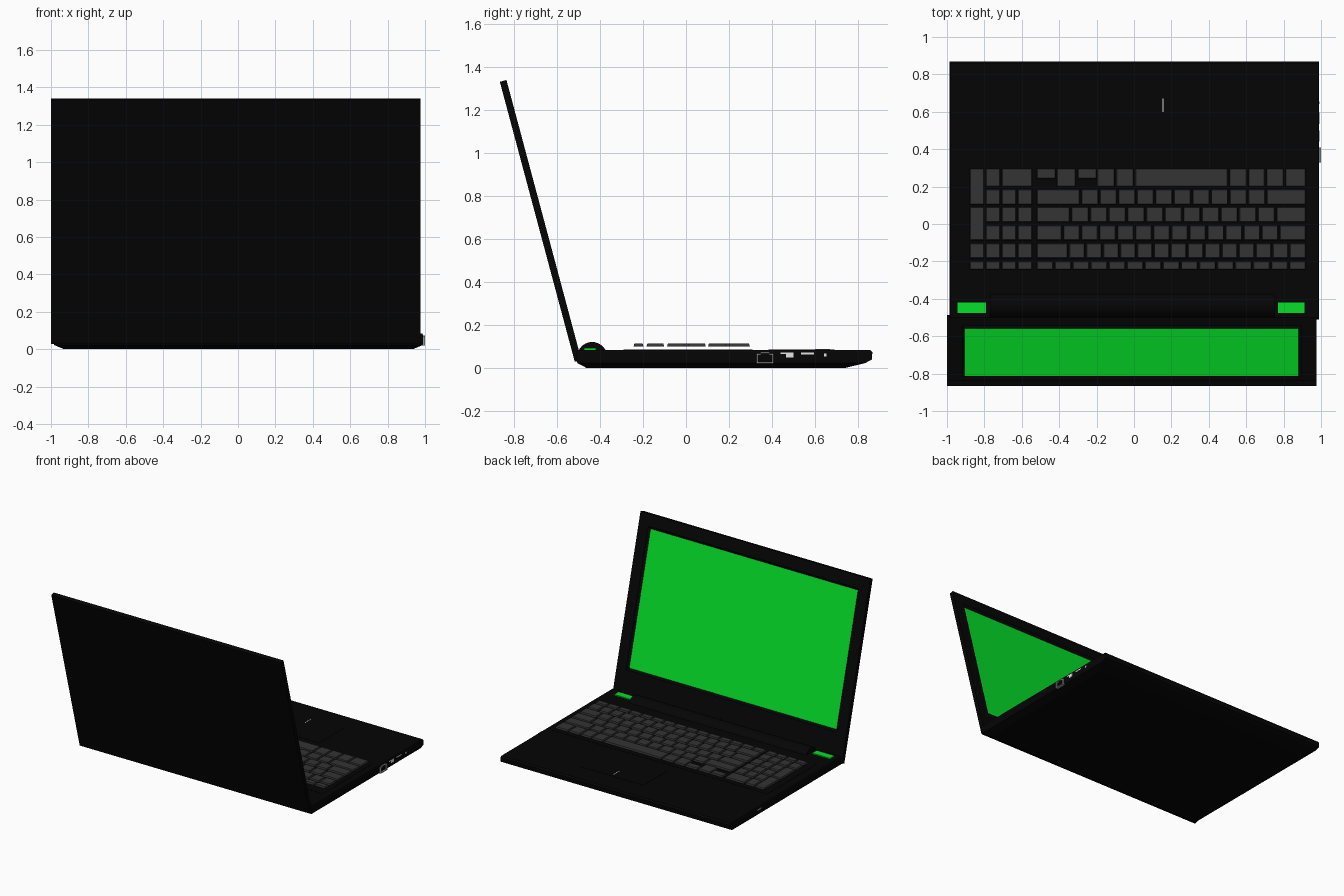
import bpy, bmesh, math

if "Cube" in bpy.data.objects:
    bpy.data.objects.remove(bpy.data.objects["Cube"])


def material(name, r, g, b):
    m = bpy.data.materials.new(name)
    m.diffuse_color = (r, g, b, 1)
    m.use_nodes = True
    m.node_tree.nodes["Principled BSDF"].inputs["Base Color"].default_value = m.diffuse_color
    return m


BLACK = material("body_black", 0.0015, 0.0015, 0.0015)
KEY = material("key_grey", 0.033, 0.033, 0.033)
GREEN = material("screen_green", 0.0015, 0.75, 0.022)
METAL = material("port_grey", 0.33, 0.33, 0.33)
WHITE = material("port_white", 0.95, 0.95, 0.95)


def finish(name, bm, *mats):
    bmesh.ops.recalc_face_normals(bm, faces=bm.faces)
    me = bpy.data.meshes.new(name)
    bm.to_mesh(me)
    bm.free()
    for m in mats:
        me.materials.append(m)
    ob = bpy.data.objects.new(name, me)
    bpy.context.collection.objects.link(ob)
    return ob


def add_box(bm, x, y, z, flare=0.0):
    """Add a box given (min, max) pairs; flare widens the bottom."""
    vs = bmesh.ops.create_cube(bm, size=1)["verts"]
    for v in vs:
        grow = flare if v.co.z < 0 else 0
        sx, sy = math.copysign(grow, v.co.x), math.copysign(grow, v.co.y)
        v.co = [(a + b) / 2 + c * (b - a) for c, (a, b) in zip(v.co, (x, y, z))]
        v.co.x += sx
        v.co.y += sy


def boxes(name, mat, *specs):
    bm = bmesh.new()
    for s in specs:
        add_box(bm, *s)
    return finish(name, bm, mat)


def loft(bm, rings):
    """Join rings of points into a closed solid; return the last cap."""
    loops = [[bm.verts.new(p) for p in ring] for ring in rings]
    n = len(loops[0])
    for a, b in zip(loops, loops[1:]):
        for i in range(n):
            j = (i + 1) % n
            bm.faces.new((a[i], a[j], b[j], b[i]))
    bm.faces.new(loops[0])
    return bm.faces.new(loops[-1])


def rect(x0, x1, y0, y1):
    return (x0, y0), (x1, y0), (x1, y1), (x0, y1)


# Base: stacked rectangles with a chamfered underside (z, x0, x1, y0, y1)
levels = [(0.0, -0.93, 0.935, -0.465, 0.745),
          (0.022, -0.982, 0.987, -0.506, 0.835),
          (0.038, -0.986, 0.99, -0.51, 0.865),
          (0.072, -0.986, 0.99, -0.51, 0.868),
          (0.083, -0.982, 0.986, -0.508, 0.858)]
bm = bmesh.new()
loft(bm, [[(x, y, z) for x, y in rect(*r)] for z, *r in levels])
finish("base", bm, BLACK)

# Lid, leaning back, with the screen sunk into its front face
F0, F1 = (-0.487, 0.036), (-0.836, 1.34)      # front face, bottom and top
NY, NZ = 0.966, 0.259                         # front face normal


def lid_ring(x0, x1, t0, t1, d):
    return [(x, F0[0] + (F1[0] - F0[0]) * t + NY * d,
             F0[1] + (F1[1] - F0[1]) * t + NZ * d) for x, t in rect(x0, x1, t0, t1)]


bm = bmesh.new()
screen = loft(bm, [lid_ring(-1.0, 0.977, 0, 1, -0.032),
                   lid_ring(-1.0, 0.977, 0, 1, 0),
                   lid_ring(-0.92, 0.895, 0.157, 0.934, 0),
                   lid_ring(-0.905, 0.88, 0.168, 0.922, -0.014)])
screen.material_index = 1
finish("lid_with_screen", bm, BLACK, GREEN)

# Hinge barrel, upper part only, and the green plates beside it
arc = [math.radians(-15 + 210 * i / 20) for i in range(21)]
bm = bmesh.new()
loft(bm, [[(x, -0.437 + 0.07 * math.cos(a), 0.05 + 0.07 * math.sin(a)) for a in arc]
          for x in (-0.77, 0.755)])
hinge = finish("hinge_barrel", bm, BLACK)
bpy.context.view_layer.objects.active = hinge
hinge.select_set(True)
bpy.ops.object.shade_smooth_by_angle(angle=math.radians(35))
boxes("hinge_plates", GREEN,
      ((-0.945, -0.792), (-0.475, -0.42), (0.082, 0.091)),
      ((0.77, 0.912), (-0.475, -0.42), (0.082, 0.091)))

# Keyboard tray and touchpad as thin plates, with the button divider
boxes("keyboard_tray", BLACK, ((-0.915, 0.935), (-0.29, 0.31), (0.082, 0.085)))
boxes("touchpad", BLACK, ((-0.118, 0.428), (0.385, 0.692), (0.082, 0.085)))
boxes("touchpad_divider", WHITE, ((0.152, 0.158), (0.6, 0.67), (0.084, 0.087)))

# Keys: each row fills its span with keys of the given relative widths
KZ = (0.1, 0.113)
GAP = 0.016
keys = bmesh.new()


def key_row(x0, x1, y, widths):
    unit = (x1 - x0 + GAP) / sum(widths)
    for w in widths:
        add_box(keys, (x0, x0 + w * unit - GAP), y, KZ, 0.004)
        x0 += w * unit


ROWS = [(0.203, 0.293), (0.107, 0.183), (0.014, 0.088),
        (-0.084, -0.01), (-0.18, -0.106), (-0.24, -0.202)]
L, R = -0.517, 0.915
key_row(-0.193, R, ROWS[0], [19, 19, 94, 19, 18, 19, 22])
key_row(L, R, ROWS[1], [45] + [18.6] * 10 + [41])
key_row(L, R, ROWS[2], [35] + [18.7] * 11 + [31])
key_row(L, R, ROWS[3], [27] + [18.1] * 12 + [28])
key_row(L, R, ROWS[4], [35] + [18.2] * 13 + [19])
key_row(L, R, ROWS[5], [1] * 15)
# arrow keys
key_row(-0.517, -0.423, (0.245, 0.293), [1])
key_row(-0.41, -0.316, ROWS[0], [1])
key_row(-0.298, -0.204, (0.245, 0.293), [1])
# number pad
PL, PM, PR = -0.875, -0.789, -0.549
key_row(PM, PR, ROWS[0], [1, 2])
for r in ROWS[1:4]:
    key_row(PM, PR, r, [1, 1, 1])
for r in ROWS[4:]:
    key_row(PL, PR, r, [1, 1, 1, 1])
key_row(PL, PM - GAP, (ROWS[1][0], ROWS[0][1]), [1])
key_row(PL, PM - GAP, (ROWS[3][0], ROWS[2][1]), [1])
finish("keys", keys, KEY)

# Ports on the right side: network frame, slots, audio jack
PX = (0.965, 1.0)
boxes("network_port", METAL,
      (PX, (0.328, 0.336), (0.024, 0.066)), (PX, (0.4, 0.408), (0.024, 0.066)),
      (PX, (0.328, 0.408), (0.02, 0.027)), (PX, (0.328, 0.35), (0.06, 0.067)),
      (PX, (0.386, 0.408), (0.06, 0.067)), (PX, (0.346, 0.39), (0.067, 0.074)))
SX = (0.98, 0.991)
boxes("side_slots", WHITE,
      (SX, (0.44, 0.5), (0.064, 0.072)), (SX, (0.465, 0.5), (0.047, 0.064)),
      (SX, (0.535, 0.595), (0.062, 0.07)))
boxes("audio_jack", WHITE, (SX, (0.642, 0.654), (0.053, 0.066)))
# Small port on the left side
boxes("left_port", METAL, ((-0.987, -0.978), (0.48, 0.53), (0.055, 0.065)))
